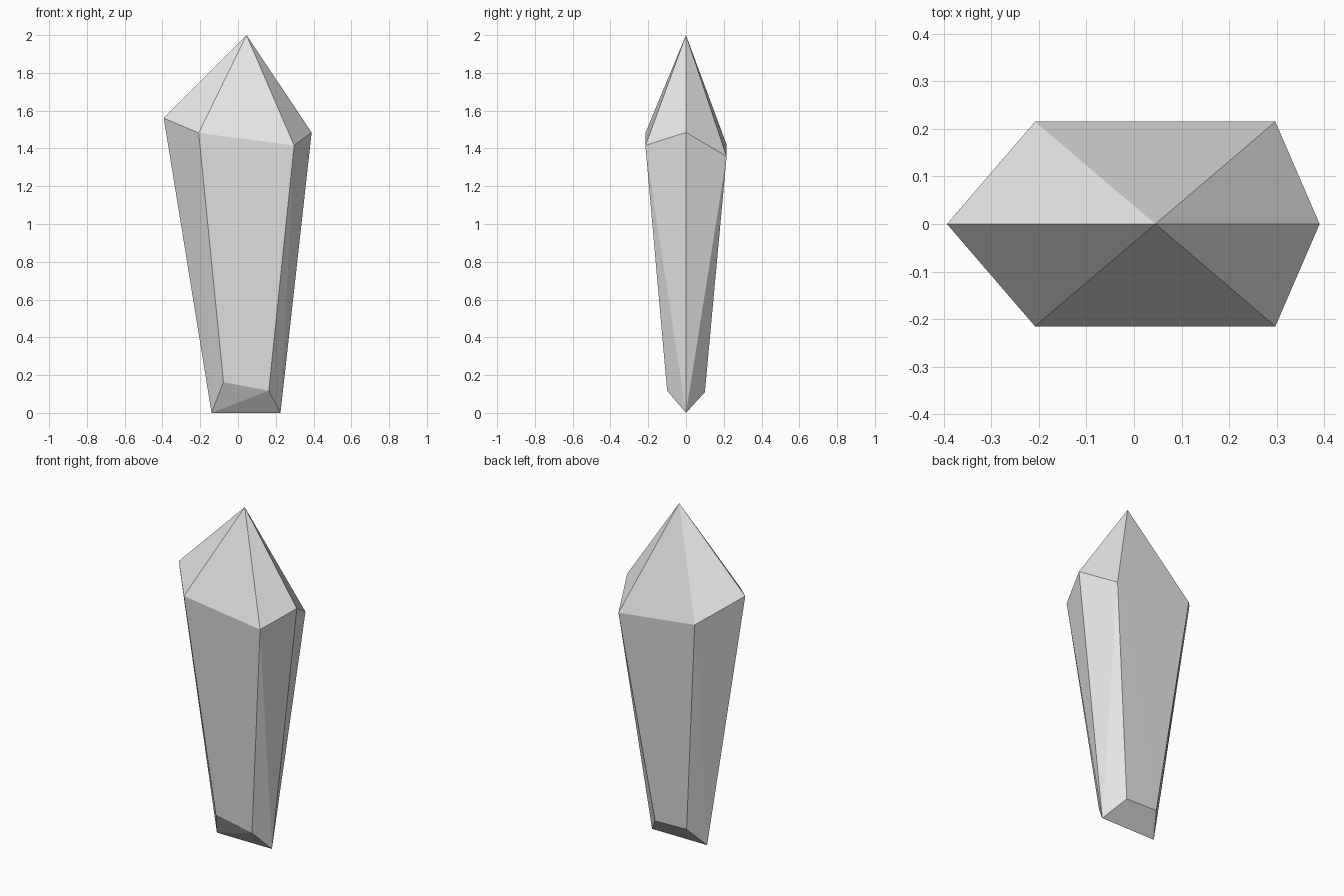
import bpy
import bmesh

cube = bpy.data.objects.get("Cube")
if cube:
    bpy.data.objects.remove(cube, do_unlink=True)

# Plain pale grey stone
stone = bpy.data.materials.new("pale_grey_stone")
stone.use_nodes = True
grey = (0.8, 0.8, 0.8, 1)
stone.diffuse_color = grey
stone.node_tree.nodes["Principled BSDF"].inputs["Base Color"].default_value = grey

# Rings run left tip, front pair, right tip, back pair
APEX = (0.045, 0, 2)
SHOULDER = [(-0.393, 0, 1.56), (-0.208, -0.215, 1.482), (0.297, -0.215, 1.416),
            (0.39, 0, 1.485), (0.297, 0.215, 1.358), (-0.208, 0.215, 1.42)]
FOOT = [(-0.14, 0, 0), (-0.077, -0.1, 0.163), (0.163, -0.1, 0.117),
        (0.225, 0, 0), (0.135, 0.1, 0.11), (-0.074, 0.1, 0.115)]
# Sides whose crease runs from the next shoulder corner down to this foot corner
RISING = {0, 1, 3}

bm = bmesh.new()
apex = bm.verts.new(APEX)
top = [bm.verts.new(p) for p in SHOULDER]
low = [bm.verts.new(p) for p in FOOT]

for i in range(6):
    j = (i + 1) % 6
    # Pointed cap facet
    bm.faces.new((apex, top[i], top[j]))
    # Tapering side, creased across one diagonal
    if i in RISING:
        bm.faces.new((top[i], low[i], top[j]))
        bm.faces.new((top[j], low[i], low[j]))
    else:
        bm.faces.new((top[i], low[i], low[j]))
        bm.faces.new((top[i], low[j], top[j]))

# Wedge underside meeting along a keel between the two tips
for a, b, c in ((0, 1, 2), (0, 2, 3), (0, 3, 4), (0, 4, 5)):
    bm.faces.new((low[a], low[c], low[b]))

bmesh.ops.recalc_face_normals(bm, faces=bm.faces)
mesh = bpy.data.meshes.new("crystal_shard")
bm.to_mesh(mesh)
bm.free()
mesh.materials.append(stone)
shard = bpy.data.objects.new("crystal_shard", mesh)
bpy.context.collection.objects.link(shard)
